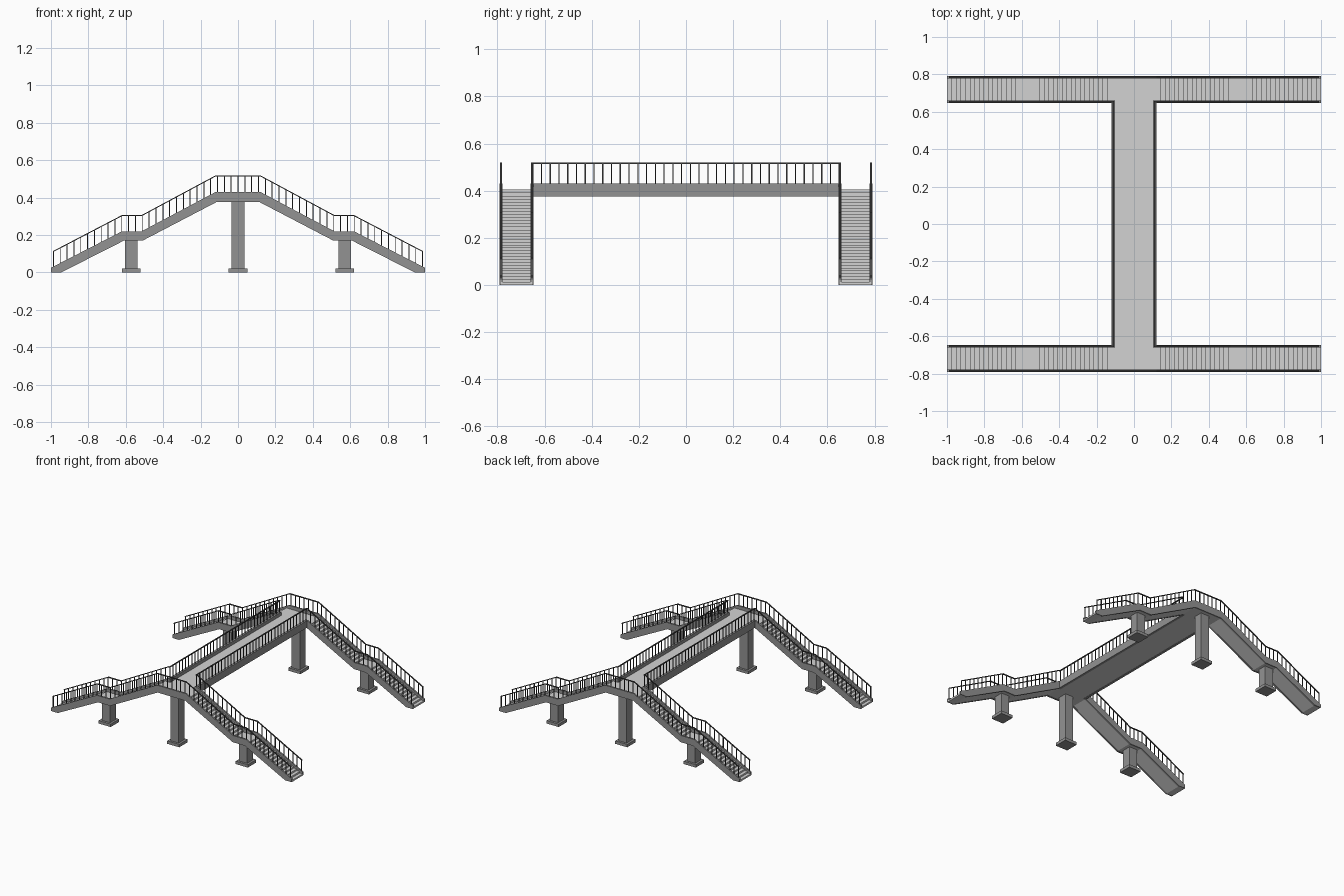
import bpy, bmesh, math

if "Cube" in bpy.data.objects:
    bpy.data.objects.remove(bpy.data.objects["Cube"])

def mat(name, v):
    m = bpy.data.materials.new(name)
    m.diffuse_color = (v, v, v, 1)
    m.use_nodes = True
    m.node_tree.nodes["Principled BSDF"].inputs["Base Color"].default_value = m.diffuse_color
    return m

LIGHT = mat("light concrete", 0.65)
DARK = mat("dark concrete", 0.29)
RAIL = mat("dark metal", 0.065)

def finish(bm, name, material):
    bmesh.ops.recalc_face_normals(bm, faces=bm.faces)
    me = bpy.data.meshes.new(name)
    me.materials.append(material)
    bm.to_mesh(me)
    bm.free()
    ob = bpy.data.objects.new(name, me)
    bpy.context.collection.objects.link(ob)
    return ob

def prism(bm, pts, y0, y1):
    """Extrude an x-z outline from y0 to y1."""
    f = bm.faces.new([bm.verts.new((x, y0, z)) for x, z in pts])
    r = bmesh.ops.extrude_face_region(bm, geom=[f])
    bmesh.ops.translate(bm, vec=(0, y1 - y0, 0),
                        verts=[v for v in r["geom"] if isinstance(v, bmesh.types.BMVert)])

def box(bm, x0, x1, y0, y1, z0, z1):
    prism(bm, [(x0, z0), (x1, z0), (x1, z1), (x0, z1)], y0, y1)

def mirrored(half):
    return half + [(-x, z) for x, z in reversed(half)]

# Half outlines, from the foot of the stairs to the middle
TOP = [(-1, 0.025), (-0.62, 0.22), (-0.515, 0.22), (-0.12, 0.43)]
BOT = [(-1, 0), (-0.945, 0), (-0.61, 0.17), (-0.51, 0.17), (-0.115, 0.376)]
HAND = [(-0.99, 0.114), (-0.62, 0.307), (-0.515, 0.307), (-0.12, 0.519)]
Y_IN, Y_OUT, TH = 0.648, 0.791, 0.012
DECK, N = 0.405, 16

def top_z(x):
    x = -abs(x)
    for (x0, z0), (x1, z1) in zip(TOP, TOP[1:]):
        if x <= x1:
            return z0 + (z1 - z0) * (x - x0) / (x1 - x0)
    return TOP[-1][1]

# Stepped outline of both flights and the landing
steps = []
for xa, xb, za, zb in ((-1, -0.61, 0, 0.195), (-0.505, -0.12, 0.195, DECK)):
    for i in range(N):
        x = xa + (xb - xa) * i / N
        steps += [(x, za + (zb - za) * i / N), (x, za + (zb - za) * (i + 1) / N)]
under = [(-0.949, 0), (-0.611, 0.172), (-0.511, 0.172), (-0.116, 0.378)]

POST = 0.0025
W, H = 0.004, 0.006   # handrail half width and height
for s, side in ((-1, "front"), (1, "back")):
    # Stairs and landings
    bm = bmesh.new()
    prism(bm, mirrored(steps) + list(reversed(mirrored(under))),
          s * (Y_IN + TH / 2), s * (Y_OUT - TH / 2))
    finish(bm, side + "_stairs", LIGHT)

    # Side beams: outer one runs through, inner ones stop at the bridge
    bm = bmesh.new()
    prism(bm, mirrored(TOP) + list(reversed(mirrored(BOT))), s * (Y_OUT - TH), s * Y_OUT)
    for k in (-1, 1):
        pts = TOP + [(-0.102, 0.43), (-0.102, 0.376)] + list(reversed(BOT))
        prism(bm, [(-k * x, z) for x, z in pts], s * Y_IN, s * (Y_IN + TH))
    finish(bm, side + "_side_beams", DARK)

    # Handrails and posts
    bm = bmesh.new()
    ro, ri = s * (Y_OUT - 0.006), s * (Y_IN + 0.006)
    full = mirrored(HAND)
    prism(bm, full + [(x, z - H) for x, z in reversed(full)], ro - W, ro + W)
    for k in (-1, 1):
        half = [(k * x, z) for x, z in HAND + [(-0.107, 0.519)]]
        prism(bm, half + [(x, z - H) for x, z in reversed(half)], ri - W, ri + W)
    count = 54
    for i in range(count + 1):
        x = -0.987 + 1.974 * i / count
        z = top_z(x)
        for y in (ro, ri):
            if y == ro or abs(x) > 0.11:
                box(bm, x - POST, x + POST, y - POST, y + POST, z - 0.003, z + 0.083)
    finish(bm, side + "_railings", RAIL)

    # Columns on footings
    bm = bmesh.new()
    yc = s * (Y_IN + Y_OUT) / 2
    for x, z in ((-0.57, 0.173), (0, 0.38), (0.57, 0.173)):
        box(bm, x - 0.034, x + 0.034, yc - 0.034, yc + 0.034, 0.02, z)
        box(bm, x - 0.05, x + 0.05, yc - 0.05, yc + 0.05, 0, 0.022)
    finish(bm, side + "_columns", DARK)

# Bridge deck
bm = bmesh.new()
box(bm, -0.11, 0.11, -Y_IN - TH / 2, Y_IN + TH / 2, 0.378, DECK)
finish(bm, "bridge_deck", LIGHT)

for k, side in ((-1, "left"), (1, "right")):
    # Bridge girders
    bm = bmesh.new()
    box(bm, k * 0.102, k * 0.12, -Y_IN, Y_IN, 0.376, 0.43)
    finish(bm, side + "_bridge_girder", DARK)
    # Bridge railings
    bm = bmesh.new()
    xc = k * 0.111
    box(bm, xc - W, xc + W, -Y_IN - 0.01, Y_IN + 0.01, 0.519 - H, 0.519)
    n = 35
    for i in range(n + 1):
        y = -0.65 + 1.3 * i / n
        box(bm, xc - POST, xc + POST, y - POST, y + POST, 0.427, 0.514)
    finish(bm, side + "_bridge_railing", RAIL)
